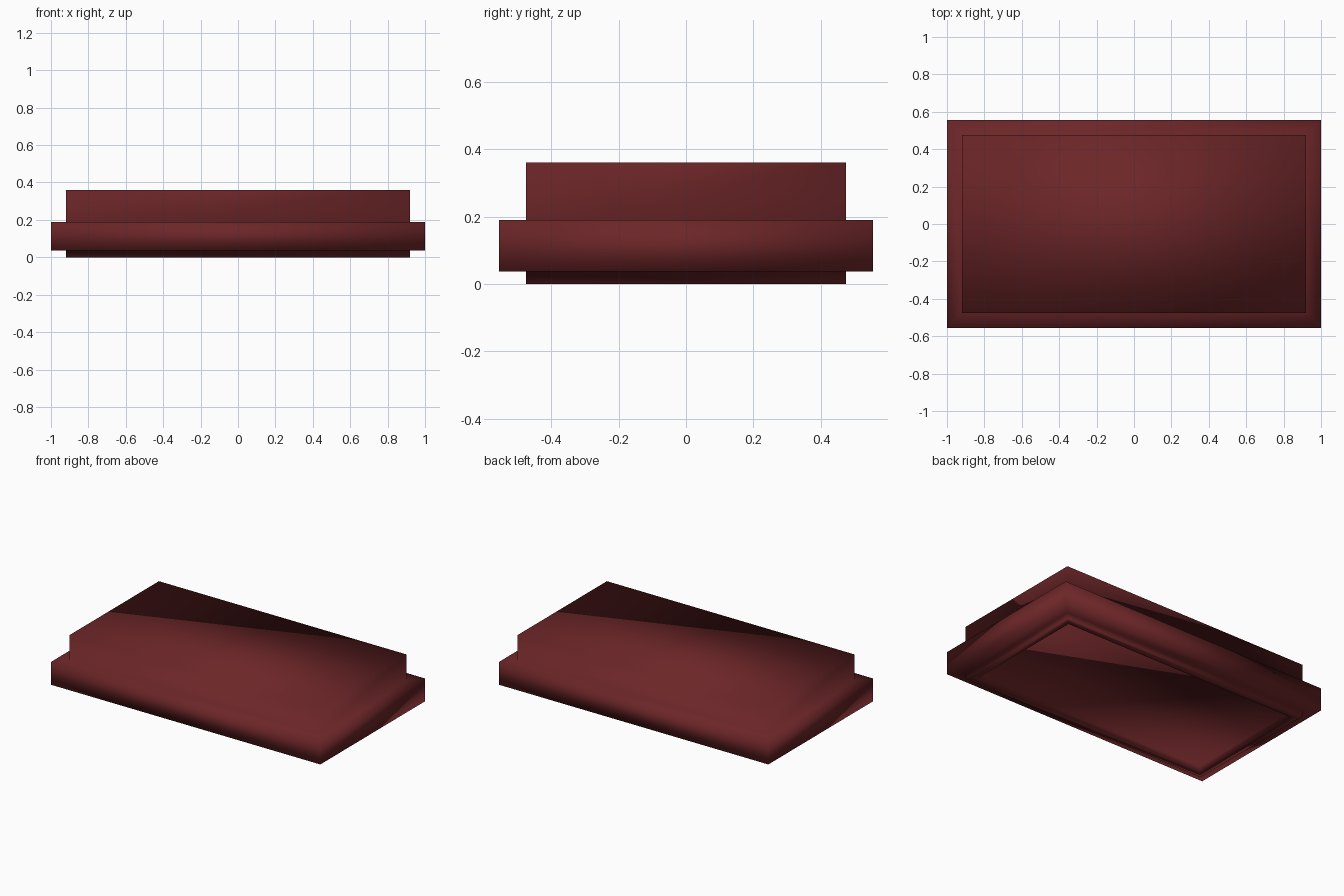
import bpy
import bmesh

cube = bpy.data.objects.get("Cube")
if cube:
    bpy.data.objects.remove(cube, do_unlink=True)

# Dark red finish
red = bpy.data.materials.new("dark red")
red.use_nodes = True
colour = (0.15, 0.019, 0.021, 1)
red.diffuse_color = colour
red.node_tree.nodes["Principled BSDF"].inputs["Base Color"].default_value = colour

# Half width, half depth and height of each rectangular step, underside to top
steps = [
    (0.87, 0.425, 0.035),   # recessed underside panel
    (0.87, 0.425, 0.0),     # inner edge of the base lip
    (0.92, 0.475, 0.0),     # outer edge of the base lip
    (0.92, 0.475, 0.037),
    (1.0, 0.555, 0.037),    # wide flange
    (1.0, 0.555, 0.19),
    (0.92, 0.475, 0.19),    # upper block
    (0.92, 0.475, 0.36),
]

bm = bmesh.new()
rings = [[bm.verts.new((sx * w, sy * d, z))
          for sx, sy in ((-1, -1), (1, -1), (1, 1), (-1, 1))]
         for w, d, z in steps]

# Join neighbouring rings, then close the underside and the top
for low, high in zip(rings, rings[1:]):
    for i in range(4):
        j = (i + 1) % 4
        bm.faces.new((low[i], low[j], high[j], high[i]))
bm.faces.new(reversed(rings[0]))
bm.faces.new(rings[-1])
bmesh.ops.recalc_face_normals(bm, faces=bm.faces)

# Shared corners shade smoothly across every edge
for face in bm.faces:
    face.smooth = True

mesh = bpy.data.meshes.new("stepped_block")
bm.to_mesh(mesh)
bm.free()
mesh.materials.append(red)
block = bpy.data.objects.new("stepped_block", mesh)
bpy.context.collection.objects.link(block)
